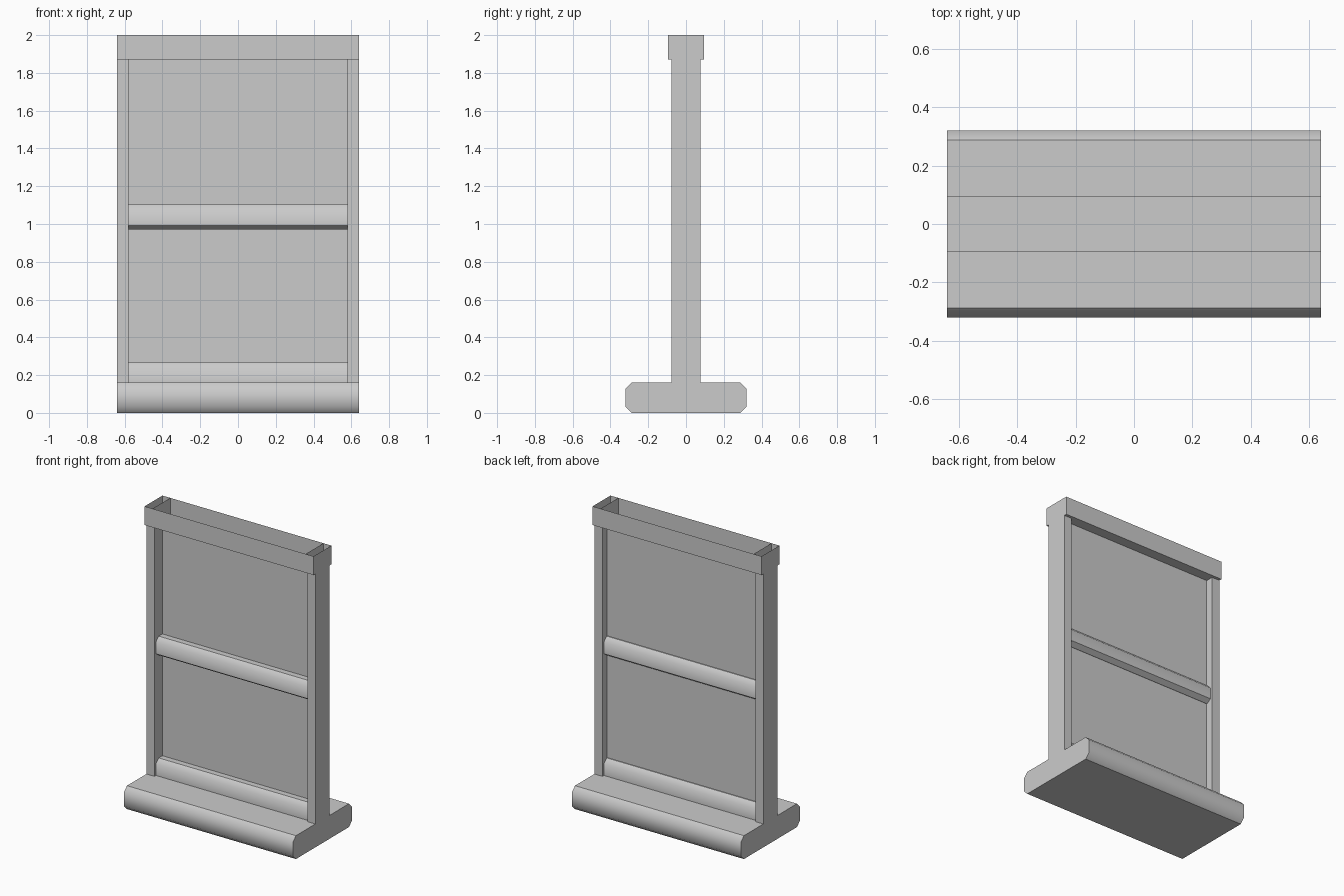
import bpy
import bmesh

cube = bpy.data.objects.get("Cube")
if cube:
    bpy.data.objects.remove(cube, do_unlink=True)

grey = bpy.data.materials.new("plain_grey")
grey.use_nodes = True
grey.diffuse_color = (0.6, 0.6, 0.6, 1)
grey.node_tree.nodes["Principled BSDF"].inputs["Base Color"].default_value = (0.6, 0.6, 0.6, 1)

HALF_W = 0.64      # half of the overall width
INNER = 0.58       # inner side of the posts
BASE_TOP = 0.16
CAP_BOTTOM = 1.872
CAP_Y = 0.0965
POST_Y = 0.077


def finish(name, bm):
    mesh = bpy.data.meshes.new(name)
    bm.to_mesh(mesh)
    bm.free()
    mesh.materials.append(grey)
    obj = bpy.data.objects.new(name, mesh)
    bpy.context.collection.objects.link(obj)
    return obj


def beam(name, loop, x0, x1, is_smooth=None):
    """Extrude a closed (y, z) profile from x0 to x1."""
    bm = bmesh.new()
    start = bm.faces.new([bm.verts.new((x0, y, z)) for y, z in loop])
    ext = bmesh.ops.extrude_face_region(bm, geom=[start], use_keep_orig=True)
    moved = [v for v in ext["geom"] if isinstance(v, bmesh.types.BMVert)]
    bmesh.ops.translate(bm, verts=moved, vec=(x1 - x0, 0, 0))
    bmesh.ops.recalc_face_normals(bm, faces=bm.faces)
    bm.normal_update()
    for f in bm.faces:
        f.smooth = bool(is_smooth and is_smooth(f.normal))
    return finish(name, bm)


def mirrored(half):
    return half + [(-y, z) for y, z in reversed(half)]


def rect(y0, y1, z0, z1):
    return [(y0, z0), (y1, z0), (y1, z1), (y0, z1)]


# Base slab with chamfered, softly shaded long edges
c, depth = 0.033, 0.32
beam("base",
     mirrored([(depth - c, 0), (depth, c), (depth, BASE_TOP - c), (depth - c, BASE_TOP)]),
     -HALF_W, HALF_W, lambda n: abs(n.y) > 0.5)

# Side posts
for side, s in (("left", 1), ("right", -1)):
    beam(side + "_post", rect(-POST_Y, POST_Y, BASE_TOP, CAP_BOTTOM), s * INNER, s * HALF_W)

# Thin panel, set slightly behind the middle
beam("panel", rect(0.01, 0.024, BASE_TOP, CAP_BOTTOM), -INNER, INNER)

# Two rails: soft upper chamfer, crisp lower chamfer
for name, top in (("lower_rail", 0.268), ("middle_rail", 1.102)):
    beam(name,
         mirrored([(0.03, top - 0.13), (0.061, top - 0.109), (0.061, top - 0.03), (0.03, top)]),
         -INNER, INNER, lambda n: abs(n.y) > 0.5 and n.z > -0.2)

# Open-topped cap tray
cap = beam("cap_tray", rect(-CAP_Y, CAP_Y, CAP_BOTTOM, 2), -HALF_W, HALF_W)
bm = bmesh.new()
bm.from_mesh(cap.data)
bmesh.ops.delete(bm, geom=[f for f in bm.faces if f.normal.z > 0.9], context="FACES")
bm.to_mesh(cap.data)
bm.free()

# Upright dividers inside the tray, in line with the posts
for side, s in (("left", 1), ("right", -1)):
    bm = bmesh.new()
    bm.faces.new([bm.verts.new((s * INNER, y, z))
                  for y, z in rect(-CAP_Y, CAP_Y, CAP_BOTTOM, 2)])
    finish(side + "_cap_divider", bm)
